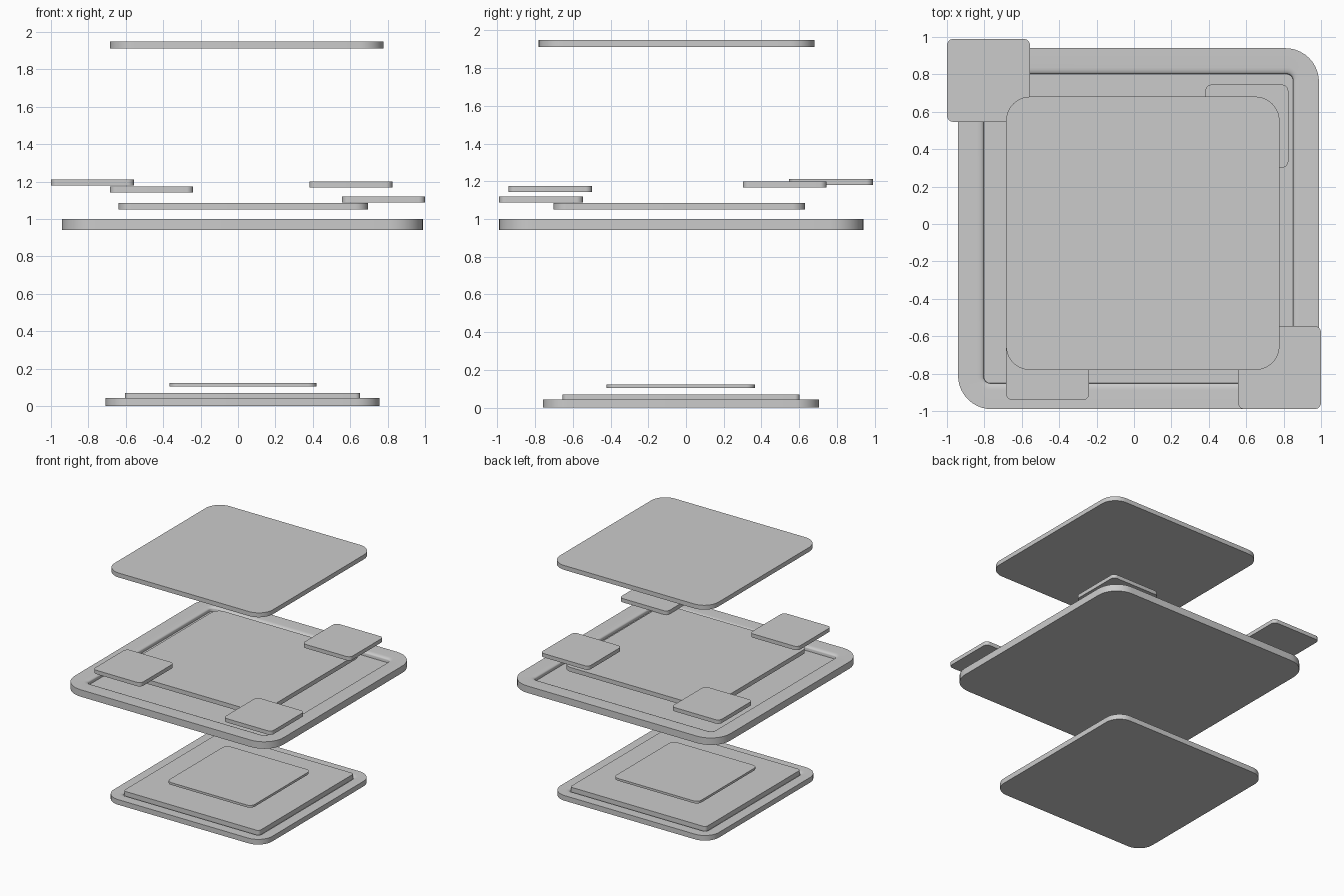
import bpy, math

if "Cube" in bpy.data.objects:
    bpy.data.objects.remove(bpy.data.objects["Cube"])

SEG = 10  # steps per rounded corner


def ring(cx, cy, hx, hy, r, z):
    pts = []
    for k, (sx, sy) in enumerate(((1, 1), (-1, 1), (-1, -1), (1, -1))):
        for i in range(SEG + 1):
            a = math.radians(90 * k + 90 * i / SEG)
            pts.append((cx + sx * (hx - r) + r * math.cos(a),
                        cy + sy * (hy - r) + r * math.sin(a), z))
    return pts


def loft(name, cx, cy, rings):
    """Closed solid through rounded-square rings given as (half width, radius, z)."""
    verts, faces, n = [], [], 4 * (SEG + 1)
    for h, r, z in rings:
        verts += ring(cx, cy, h, h, r, z)
    for k in range(len(rings) - 1):
        a, b = k * n, (k + 1) * n
        faces += [(a + i, a + (i + 1) % n, b + (i + 1) % n, b + i) for i in range(n)]
    faces.append(tuple(reversed(range(n))))
    faces.append(tuple(range(len(verts) - n, len(verts))))
    me = bpy.data.meshes.new(name)
    me.from_pydata(verts, [], faces)
    ob = bpy.data.objects.new(name, me)
    bpy.context.collection.objects.link(ob)
    bpy.context.view_layer.objects.active = ob
    ob.select_set(True)
    bpy.ops.object.shade_smooth_by_angle(angle=math.radians(35))
    ob.select_set(False)
    return ob


def slab(name, cx, cy, half, r, z0, z1):
    return loft(name, cx, cy, [(half, r, z0), (half, r, z1)])


def cove(h0, h1, r0, r1, z0, z1, steps=5):
    """Soft rounded lip from the rim (h0, z0) inward and down to (h1, z1)."""
    out = []
    for i in range(steps + 1):
        a = math.pi / 2 * i / steps
        s, c = math.sin(a), 1 - math.cos(a)
        out.append((h0 + (h1 - h0) * s, r0 + (r1 - r0) * s, z0 + (z1 - z0) * c))
    return out


# Base plate: rim, shallow groove and raised centre
loft("base_plate", 0.024, -0.026,
     [(0.732, 0.13, 0.0), (0.732, 0.13, 0.043)]
     + cove(0.668, 0.634, 0.06, 0.03, 0.043, 0.03)
     + [(0.628, 0.025, 0.03), (0.628, 0.025, 0.07)])
slab("base_inner_panel", 0.026, -0.028, 0.393, 0.045, 0.105, 0.124)

# Middle tray: wide rim around a recessed floor
loft("middle_tray", 0.024, -0.025,
     [(0.965, 0.18, 0.942), (0.965, 0.18, 1.0)]
     + cove(0.862, 0.827, 0.07, 0.035, 1.0, 0.985)
     + [(0.826, 0.034, 0.965)])
slab("middle_panel", 0.028, -0.035, 0.667, 0.07, 1.05, 1.086)

# Four small corner tiles at staggered heights
for name, x, y, z in (("tile_back_left", -0.778, 0.768, 1.18),
                      ("tile_front_left", -0.462, -0.72, 1.142),
                      ("tile_back_right", 0.603, 0.523, 1.168),
                      ("tile_front_right", 0.778, -0.768, 1.088)):
    slab(name, x, y, 0.222, 0.035, z, z + 0.032)

# Top cover
slab("top_cover", 0.047, -0.05, 0.731, 0.13, 1.913, 1.95)
